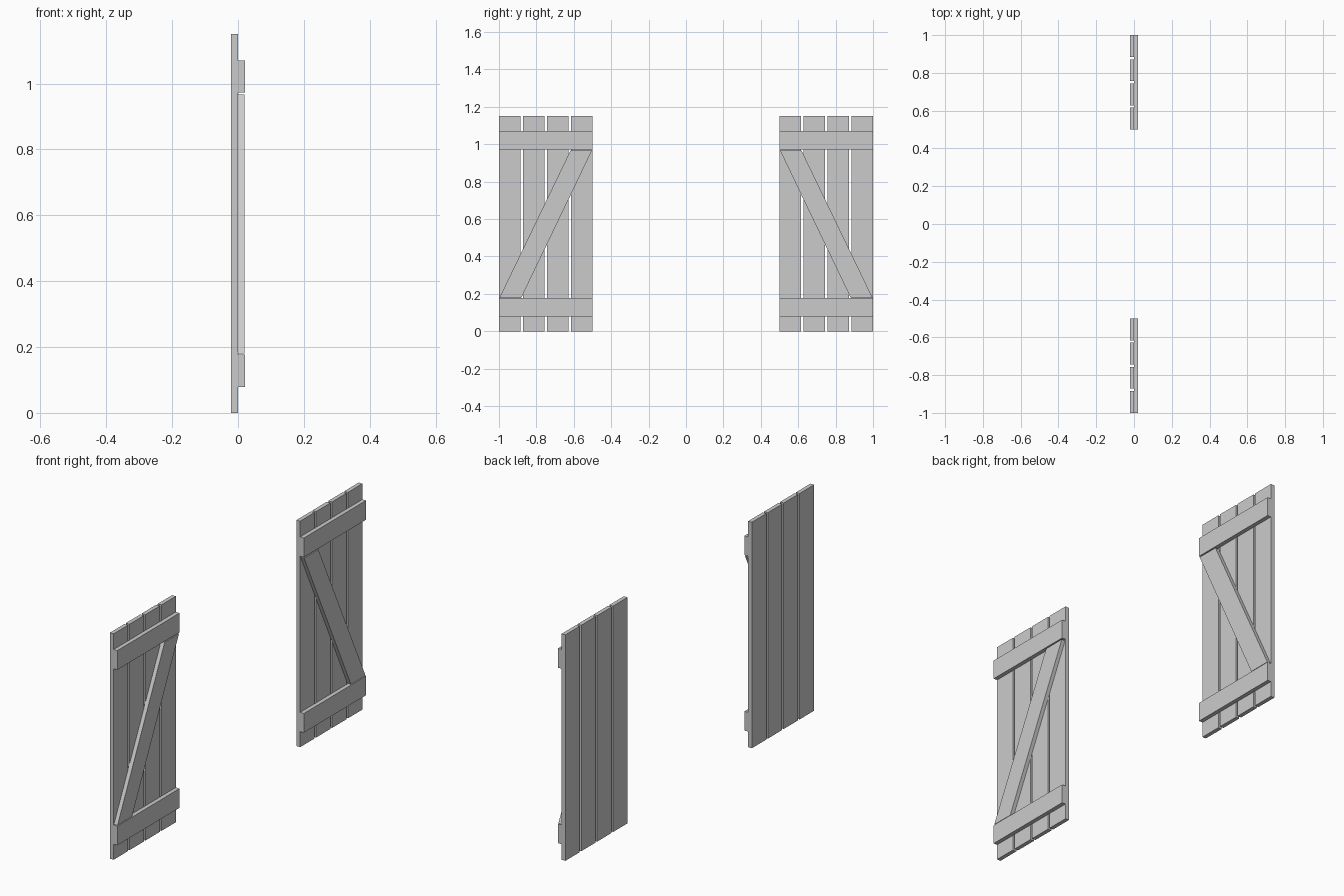
import bpy, bmesh

if "Cube" in bpy.data.objects:
    bpy.data.objects.remove(bpy.data.objects["Cube"])

T = 0.0208            # timber thickness
Y0, Y1 = 0.5, 1.0     # inner and outer edge of a shutter
HEIGHT = 1.15


def plank(name, profile, x0, x1):
    """Extrude a (y, z) outline from x0 to x1 and mirror it to the other shutter."""
    bm = bmesh.new()
    face = bm.faces.new([bm.verts.new((x0, y, z)) for y, z in profile])
    ext = bmesh.ops.extrude_face_region(bm, geom=[face])
    verts = [v for v in ext["geom"] if isinstance(v, bmesh.types.BMVert)]
    bmesh.ops.translate(bm, verts=verts, vec=(x1 - x0, 0, 0))
    bmesh.ops.recalc_face_normals(bm, faces=bm.faces)
    mesh = bpy.data.meshes.new(name)
    bm.to_mesh(mesh)
    bm.free()
    obj = bpy.data.objects.new(name, mesh)
    bpy.context.collection.objects.link(obj)
    mirror = obj.modifiers.new("Mirror", 'MIRROR')
    mirror.use_axis = (False, True, False)
    mirror.use_mirror_merge = False
    return obj


def rect(y0, y1, z0, z1):
    return [(y0, z0), (y1, z0), (y1, z1), (y0, z1)]


# Vertical boards with narrow gaps
count, gap = 4, 0.0125
width = (Y1 - Y0 - gap * (count - 1)) / count
for i in range(count):
    y = Y0 + i * (width + gap)
    plank(f"vertical_board_{i + 1}", rect(y, y + width, 0, HEIGHT), -T, 0)

# Horizontal battens
for name, z in (("lower_batten", 0.079), ("upper_batten", 0.972)):
    plank(name, rect(Y0, Y1, z, z + 0.098), 0, T)

# Diagonal brace, cut level at both ends
plank("diagonal_brace",
      [(0.88, 0.18), (0.997, 0.18), (0.618, 0.966), (0.503, 0.966)], -0.001, T - 0.001)
